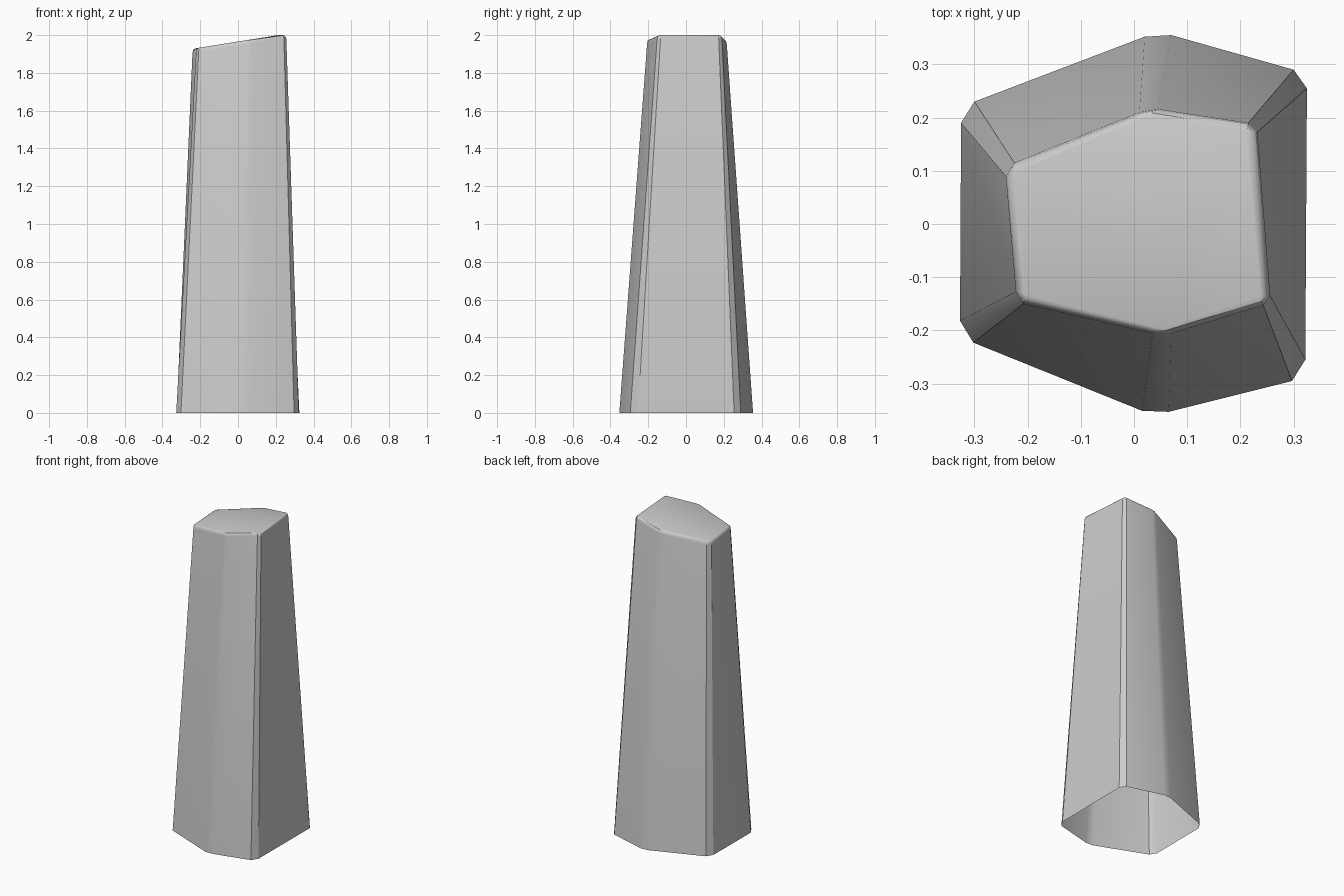
import bpy, bmesh, math
from mathutils import Vector

cube = bpy.data.objects.get("Cube")
if cube:
    bpy.data.objects.remove(cube)

# Corner pairs, clockwise from above: each blunt corner is a narrow chamfer
BASE = [(-.325, .19), (-.30, .23), (.02, .352), (.07, .355), (.30, .29), (.325, .255),
        (.322, -.255), (.297, -.295), (.065, -.353), (.015, -.351), (-.302, -.223), (-.327, -.182)]
TOP = [(-.241, .09), (-.225, .115), (.01, .21), (.045, .216), (.215, .19), (.232, .173),
       (.256, -.135), (.243, -.153), (.07, -.206), (.035, -.206), (-.208, -.15), (-.222, -.128)]


def top_height(x):
    return min(2.0, 1.966 + .16 * x)


def rim(shrink, merge, drop):
    """Ring under the slanted top, with chamfers drawn towards their middle."""
    ring = []
    for i, p in enumerate(TOP):
        p = Vector(p)
        middle = (p + Vector(TOP[i ^ 1])) / 2
        q = p.lerp(middle, merge) * shrink
        ring.append((q.x, q.y, top_height(q.x) - drop))
    return ring


# Tapered pillar, open underneath, with a rounded rim
rings = [[(x, y, 0) for x, y in BASE], rim(1, 0, .022),
         rim(.99, .2, .008), rim(.972, .5, .002), rim(.95, .85, 0)]
bm = bmesh.new()
loops = [[bm.verts.new(p) for p in ring] for ring in rings]
for low, high in zip(loops, loops[1:]):
    for i in range(len(low)):
        j = (i + 1) % len(low)
        bm.faces.new((low[j], low[i], high[i], high[j]))
bm.faces.new(loops[-1][::-1])
bm.normal_update()

mesh = bpy.data.meshes.new("stone_pillar")
bm.to_mesh(mesh)
bm.free()
pillar = bpy.data.objects.new("stone_pillar", mesh)
bpy.context.collection.objects.link(pillar)

# Plain grey stone
stone = bpy.data.materials.new("grey_stone")
stone.use_nodes = True
colour = (.6, .6, .6, 1)
stone.diffuse_color = colour
stone.node_tree.nodes["Principled BSDF"].inputs["Base Color"].default_value = colour
mesh.materials.append(stone)

bpy.ops.object.select_all(action='DESELECT')
pillar.select_set(True)
bpy.context.view_layer.objects.active = pillar
bpy.ops.object.shade_smooth_by_angle(angle=math.radians(30))
